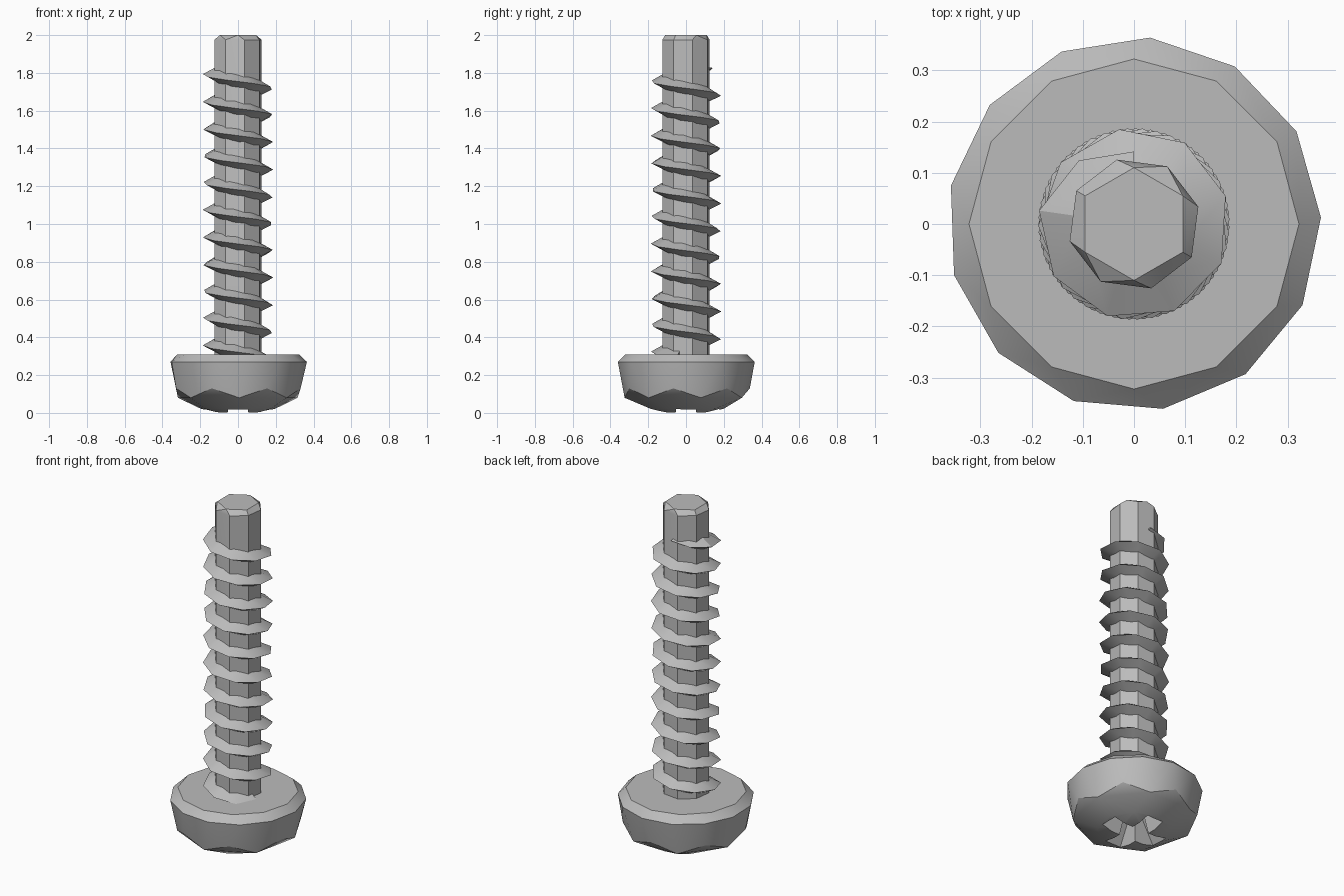
import bpy, bmesh
from math import sin, cos, pi, radians

cube = bpy.data.objects.get("Cube")
if cube:
    bpy.data.objects.remove(cube)

steel = bpy.data.materials.new("grey steel")
steel.use_nodes = True
GREY = (0.5, 0.5, 0.5, 1)
steel.diffuse_color = GREY
steel.node_tree.nodes["Principled BSDF"].inputs["Base Color"].default_value = GREY


def make_object(name, bm):
    bmesh.ops.recalc_face_normals(bm, faces=bm.faces)
    mesh = bpy.data.meshes.new(name)
    bm.to_mesh(mesh)
    bm.free()
    mesh.materials.append(steel)
    obj = bpy.data.objects.new(name, mesh)
    bpy.context.collection.objects.link(obj)
    return obj


def ring(bm, radius, z, sides, turn=0):
    """Add a regular ring of points and return it."""
    angles = [radians(turn) + 2 * pi * i / sides for i in range(sides)]
    return [bm.verts.new((radius * cos(a), radius * sin(a), z)) for a in angles]


def hull_object(name, rings):
    """Faceted convex solid spanning a stack of rings."""
    bm = bmesh.new()
    for spec in rings:
        ring(bm, *spec)
    result = bmesh.ops.convex_hull(bm, input=bm.verts)
    loose = [v for v in result["geom_interior"] if isinstance(v, bmesh.types.BMVert)]
    bmesh.ops.delete(bm, geom=loose, context="VERTS")
    bmesh.ops.dissolve_limit(bm, angle_limit=radians(2), verts=bm.verts, edges=bm.edges)
    return make_object(name, bm)


def smooth(obj, angle):
    bpy.ops.object.select_all(action="DESELECT")
    obj.select_set(True)
    bpy.context.view_layer.objects.active = obj
    bpy.ops.object.shade_smooth_by_angle(angle=radians(angle))


# Domed, coarsely faceted head
head = hull_object("head", [
    (0.322, 0.31, 12, 30), (0.365, 0.27, 13, 2), (0.338, 0.13, 7, 40),
    (0.325, 0.08, 7, 14), (0.2, 0.022, 9, 10), (0.12, 0.003, 8, 22)])


# Cross recess: two tapered slots cut out of the underside
def slot_cutter(name, along_x):
    bm = bmesh.new()
    loops = []
    for length, width, z in ((0.205, 0.058, -0.02), (0.07, 0.03, 0.16)):
        corners = [(-1, -1), (1, -1), (1, 1), (-1, 1)]
        sx, sy = (length, width) if along_x else (width, length)
        loops.append([bm.verts.new((x * sx, y * sy, z)) for x, y in corners])
    bmesh.ops.convex_hull(bm, input=bm.verts)
    obj = make_object(name, bm)
    obj.hide_render = True
    obj.hide_set(True)
    return obj


for label, along_x in (("recess_cutter_across", True), ("recess_cutter_deep", False)):
    cut = head.modifiers.new(label, "BOOLEAN")
    cut.operation = "DIFFERENCE"
    cut.solver = "EXACT"
    cut.object = slot_cutter(label, along_x)
    bpy.context.view_layer.objects.active = head
    bpy.ops.object.modifier_apply(modifier=label)
    bpy.data.objects.remove(cut.object) if cut.name == "" else None
for label in ("recess_cutter_across", "recess_cutter_deep"):
    bpy.data.objects.remove(bpy.data.objects[label])

# Faceted shank with a small chamfer at the tip
shank = hull_object("shank", [
    (0.13, 0.25, 8, 15), (0.13, 1.975, 8, 15), (0.11, 2.0, 6, 30)])

# Helical thread: triangular section swept down the shank
PITCH, START_Z, END_Z = 0.1433, 1.826, 0.29
STEP = radians(41)
count = int((START_Z - END_Z) / PITCH * 2 * pi / STEP)
bm = bmesh.new()
previous = None
for i in range(count + 1):
    angle = pi / 2 + i * STEP
    z = START_Z - PITCH * i * STEP / (2 * pi)
    grow = min(1, 0.2 + i * 0.4)
    section = [(0.105, 0.045 * grow), (0.13 + 0.057 * grow, 0), (0.105, -0.04 * grow)]
    current = [bm.verts.new((r * cos(angle), r * sin(angle), z + dz)) for r, dz in section]
    if previous:
        for a in range(3):
            b = (a + 1) % 3
            bm.faces.new((previous[a], previous[b], current[b], current[a]))
    else:
        bm.faces.new(current)
    previous = current
bm.faces.new(previous)
thread = make_object("thread", bm)

for part in (head, shank, thread):
    smooth(part, 25)
